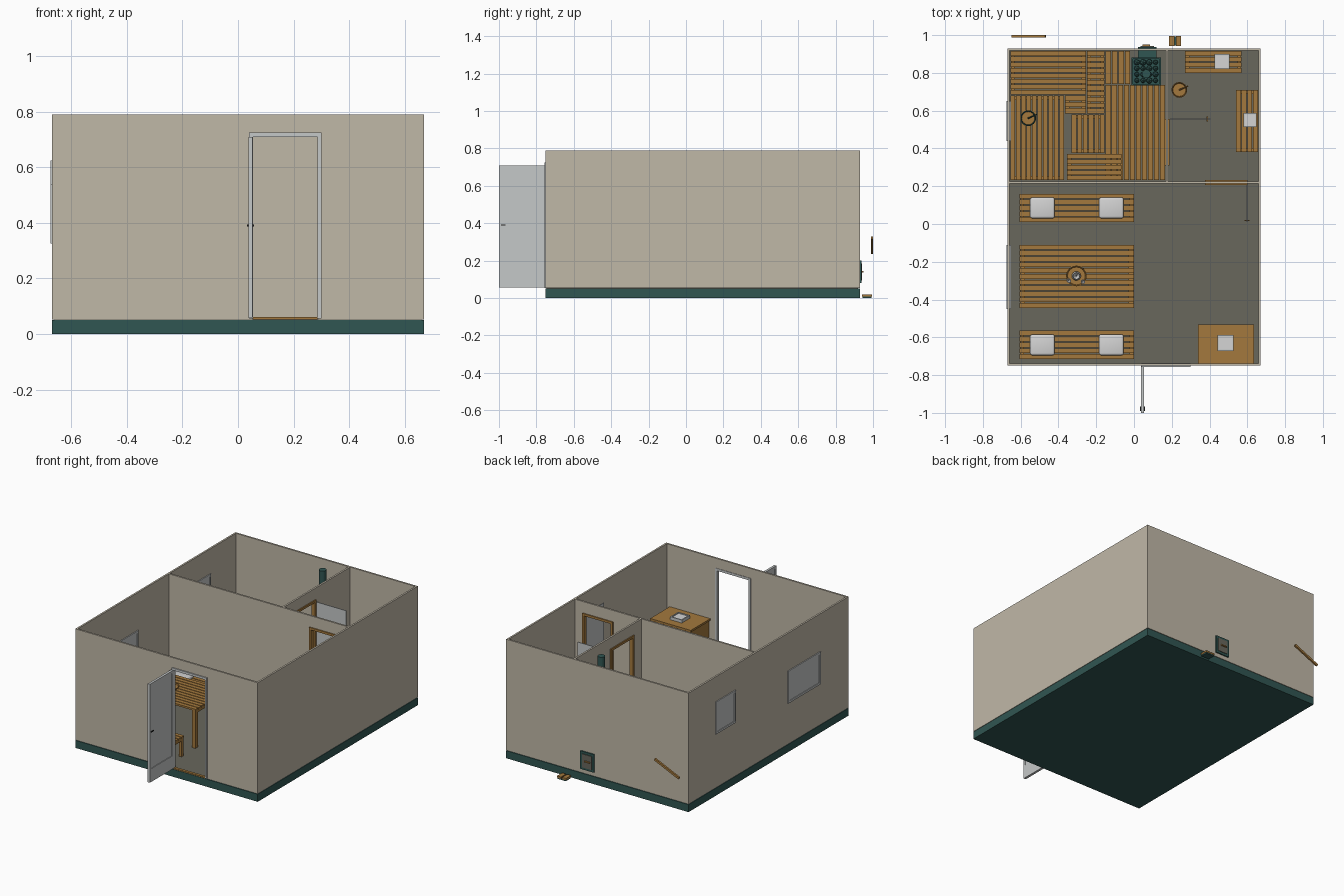
import bpy, bmesh, math, random
from mathutils import Matrix, Vector

if "Cube" in bpy.data.objects:
    bpy.data.objects.remove(bpy.data.objects["Cube"])

random.seed(4)


def mat(name, r, g, b):
    m = bpy.data.materials.new(name)
    m.diffuse_color = (r, g, b, 1)
    m.use_nodes = True
    m.node_tree.nodes["Principled BSDF"].inputs["Base Color"].default_value = m.diffuse_color
    return m


WALL = mat("beige wall", 0.53, 0.48, 0.39)
WOOD = mat("warm wood", 0.37, 0.19, 0.047)
FLOOR = mat("grey floor", 0.14, 0.135, 0.108)
GREEN = mat("dark green", 0.03, 0.093, 0.084)
PALE = mat("pale grey", 0.56, 0.58, 0.58)
WHITE = mat("off white", 0.66, 0.66, 0.66)
DARK = mat("dark metal", 0.015, 0.016, 0.016)


def finish(name, bm, m, smooth=False):
    me = bpy.data.meshes.new(name)
    bmesh.ops.recalc_face_normals(bm, faces=bm.faces)
    for f in bm.faces:
        f.smooth = smooth
    bm.to_mesh(me)
    bm.free()
    me.materials.append(m)
    ob = bpy.data.objects.new(name, me)
    bpy.context.collection.objects.link(ob)
    return ob


def boxes(name, m, *bs):
    """Each box: x0, x1, y0, y1, z0, z1."""
    bm = bmesh.new()
    for x0, x1, y0, y1, z0, z1 in bs:
        mx = Matrix.Translation(((x0 + x1) / 2, (y0 + y1) / 2, (z0 + z1) / 2))
        bmesh.ops.create_cube(bm, size=1, matrix=mx @ Matrix.Diagonal((x1 - x0, y1 - y0, z1 - z0, 1)))
    return finish(name, bm, m)


def planks(x0, x1, y0, y1, z0, z1, along="x", gap=0.005):
    """Parallel boards filling a rectangle."""
    span = (y1 - y0) if along == "x" else (x1 - x0)
    n = max(1, round(span / 0.03))
    p = (span + gap) / n
    if along == "x":
        return [(x0, x1, y0 + i * p, y0 + (i + 1) * p - gap, z0, z1) for i in range(n)]
    return [(x0 + i * p, x0 + (i + 1) * p - gap, y0, y1, z0, z1) for i in range(n)]


def bench(name, x0, x1, y0, y1, top, along="x", leg=0.02):
    """Slatted top on four legs with cross rails below the boards."""
    bs = planks(x0, x1, y0, y1, top - 0.012, top, along)
    for lx in (x0 + 0.003, x1 - leg - 0.003):
        for ly in (y0 + 0.003, y1 - leg - 0.003):
            bs.append((lx, lx + leg, ly, ly + leg, 0.055, top - 0.012))
    if along == "x":
        bs += [(lx, lx + leg, y0 + 0.023, y1 - 0.023, top - 0.03, top - 0.012) for lx in (x0 + 0.003, x1 - leg - 0.003)]
    else:
        bs += [(x0 + 0.023, x1 - 0.023, ly, ly + leg, top - 0.03, top - 0.012) for ly in (y0 + 0.003, y1 - leg - 0.003)]
    return boxes(name, WOOD, *bs)


def lathe(name, m, x, y, prof, n=16):
    """Revolve (radius, z) points about a vertical axis."""
    bm = bmesh.new()
    vs = [bm.verts.new((x + r, y, z)) for r, z in prof]
    es = [bm.edges.new(e) for e in zip(vs, vs[1:])]
    bmesh.ops.spin(bm, geom=vs + es, cent=(x, y, 0), axis=(0, 0, 1), angle=2 * math.pi, steps=n)
    bmesh.ops.remove_doubles(bm, verts=bm.verts, dist=0.0003)
    return finish(name, bm, m)


def rod(name, m, a, b, r, n=10):
    a, b = Vector(a), Vector(b)
    bm = bmesh.new()
    mx = Matrix.Translation((a + b) / 2) @ (b - a).to_track_quat("Z", "Y").to_matrix().to_4x4()
    bmesh.ops.create_cone(bm, cap_ends=True, segments=n, radius1=r, radius2=r, depth=(b - a).length, matrix=mx)
    return finish(name, bm, m)


# Foundation and floor
boxes("foundation", GREEN, (-.67, .67, -.75, .93, 0, .05))
boxes("floor", FLOOR, (-.66, .66, -.745, .92, .05, .056))

# Outer walls, front wall has a doorway
T, H, B = .012, .79, .053
boxes("side_walls", WALL, (-.67, -.67 + T, -.75, .93, B, H), (.67 - T, .67, -.75, .93, B, H))
boxes("back_wall", WALL, (-.658, .658, .93 - T, .93, B, H))
boxes("front_wall", WALL, (-.658, .05, -.75, -.75 + T, B, H), (.29, .658, -.75, -.75 + T, B, H),
      (.05, .29, -.75, -.75 + T, .712, H))

# Inner partitions with doorways
boxes("cross_partition", WALL, (-.658, .385, .214, .226, B, H), (.59, .658, .214, .226, B, H),
      (.385, .59, .214, .226, .705, H))
boxes("room_partition", WALL, (.169, .181, .226, .32, B, H), (.169, .181, .545, .918, B, H),
      (.169, .181, .32, .545, .705, H))

# Door casings
boxes("front_door_casing", PALE, (.04, .054, -.757, -.735, .055, .725), (.286, .30, -.757, -.735, .055, .725),
      (.054, .286, -.757, -.735, .71, .725))
boxes("front_threshold", WOOD, (.054, .286, -.753, -.735, .053, .061))
boxes("cross_door_casing", WOOD, (.375, .39, .207, .233, .056, .715), (.585, .60, .207, .233, .056, .715),
      (.39, .585, .207, .233, .70, .715))
boxes("room_door_casing", WOOD, (.162, .188, .31, .325, .056, .715), (.162, .188, .54, .555, .056, .715),
      (.162, .188, .325, .54, .70, .715))

# Open front door: stiles, rails and recessed panel
boxes("front_door", PALE, (.037, .053, -1, -.985, .057, .71), (.037, .053, -.768, -.753, .057, .71),
      (.037, .053, -.985, -.768, .057, .145), (.037, .053, -.985, -.768, .695, .71),
      (.041, .049, -.985, -.768, .145, .695))
boxes("front_door_handle", DARK, (.033, .057, -.99, -.984, .387, .394), (.033, .036, -.99, -.965, .387, .394),
      (.054, .057, -.99, -.965, .387, .394))

# Open inner glass doors
boxes("wash_room_door", PALE, (.596, .601, .01, .207, .06, .70))
boxes("sauna_door", PALE, (.19, .405, .553, .558, .06, .70))
boxes("inner_door_handles", WOOD, (.585, .612, .015, .022, .34, .42), (.385, .392, .542, .569, .34, .42))

# Windows in the left wall, framed on both faces
for nm, y0, y1, z0, z1 in (("small", .44, .65, .41, .625), ("large", -.45, -.11, .325, .54)):
    a, b, f = -.676, -.652, .014
    boxes(nm + "_window_frame", PALE, (a, b, y0, y0 + f, z0, z1), (a, b, y1 - f, y1, z0, z1),
          (a, b, y0 + f, y1 - f, z0, z0 + f), (a, b, y0 + f, y1 - f, z1 - f, z1))
    boxes(nm + "_window_pane", PALE, (-.672, -.656, y0 + f, y1 - f, z0 + f, z1 - f))

# Lounge: table, two benches and cushions
bench("table", -.605, 0, -.445, -.11, .318, leg=.025)
bm = bmesh.new()
for by0, by1, nm in ((.01, .16, "rear_bench"), (-.715, -.565, "front_bench")):
    bench(nm, -.605, 0, by0, by1, .19)
    for cx in (-.485, -.12):
        c = ((cx, (by0 + by1) / 2, .202))
        bmesh.ops.create_cube(bm, size=1, matrix=Matrix.Translation(c) @ Matrix.Diagonal((.13, .11, .024, 1)))
cush = finish("cushions", bm, WHITE, True)
bev = cush.modifiers.new("round", "BEVEL")
bev.width, bev.segments = .011, 3

# Tray, jug and cups on the table
lathe("tray", WOOD, -.305, -.275, [(0, .318), (.05, .318), (.055, .328), (.05, .328), (.047, .322), (0, .322)])
lathe("jug", WHITE, -.305, -.275, [(0, .322), (.02, .322), (.024, .345), (.014, .37), (.018, .38), (.012, .37), (0, .34)])
for i, (cx, cy) in enumerate(((-.345, -.30), (-.27, -.305))):
    lathe("cup_%d" % i, WHITE, cx, cy, [(0, .322), (.009, .322), (.012, .345), (.009, .345), (0, .328)], 12)

# Counter with a basin
boxes("counter", WOOD, (.345, .63, -.735, -.54, .056, .365), (.338, .636, -.738, -.533, .365, .378))


def basin(name, cx, cy, w, z, h=.02, d=None):
    d = d or w
    t = .007
    x0, x1, y0, y1 = cx - w / 2, cx + w / 2, cy - d / 2, cy + d / 2
    boxes(name + "_rim", PALE, (x0, x0 + t, y0, y1, z, z + h), (x1 - t, x1, y0, y1, z, z + h),
          (x0 + t, x1 - t, y0, y0 + t, z, z + h), (x0 + t, x1 - t, y1 - t, y1, z, z + h))
    boxes(name + "_bowl", WHITE, (x0 + t, x1 - t, y0 + t, y1 - t, z, z + h - .006))


basin("counter_basin", .485, -.63, .085, .378)

# Wash room: two benches with basins, and a bucket with a ladle
bench("back_wash_bench", .27, .57, .80, .915, .20)
bench("side_wash_bench", .54, .656, .38, .71, .20, "y")
basin("back_basin", .465, .86, .08, .20)
basin("side_basin", .615, .55, .068, .20, d=.075)


def bucket(name, m, inner, x, y, z):
    lathe(name, m, x, y, [(0, z), (.033, z), (.042, z + .07), (.037, z + .07), (.031, z + .012), (0, z + .012)])
    lathe(name + "_fill", inner, x, y, [(0, z + .045), (.0345, z + .045), (0, z + .043)])
    rod(name + "_ladle", m, (x, y, z + .05), (x + .045, y + .02, z + .10), .004)


bucket("wash_bucket", WOOD, WOOD, .24, .71, .056)

# Sauna: floor boards, two bench levels and a step
boxes("sauna_duckboards", WOOD, *planks(-.15, .165, .232, .735, .060, .07, "y"),
      *planks(-.15, -.02, .74, .915, .060, .07, "y"))
bench("upper_back_bench", -.655, -.255, .685, .915, .34)
bench("upper_side_bench", -.655, -.37, .232, .68, .34, "y")
bench("lower_back_bench", -.365, -.255, .585, .68, .20)
bench("lower_side_bench", -.33, -.155, .375, .58, .20, "y")
bench("lower_end_bench", -.25, -.155, .585, .915, .20)
bench("step", -.355, -.065, .232, .37, .21)
bucket("sauna_bucket", GREEN, WOOD, -.56, .56, .34)

# Stove with stones, flue pipe and feed tunnel to the back wall
boxes("stove", GREEN, (-.005, .135, .74, .875, .07, .26), (.02, .12, .875, .938, .08, .20))
r0, r1, q0, q1 = -.012, .142, .733, .882
boxes("stove_rack", GREEN, (r0, r1, q0, q0 + .008, .26, .30), (r0, r1, q1 - .008, q1, .26, .30),
      (r0, r0 + .008, q0 + .008, q1 - .008, .26, .30), (r1 - .008, r1, q0 + .008, q1 - .008, .26, .30))
bm = bmesh.new()
for i in range(4):
    for j in range(4):
        p = (.015 + i * .033, .76 + j * .032, .275 + random.uniform(0, .01))
        bmesh.ops.create_icosphere(bm, subdivisions=1, radius=random.uniform(.014, .019), matrix=Matrix.Translation(p))
finish("stove_stones", bm, GREEN)
rod("flue_pipe", GREEN, (.065, .795, .25), (.065, .795, .79), .023, 16)

# Fire door on the outside of the back wall
boxes("fire_door", FLOOR, (.034, .106, .938, .942, .095, .185))
boxes("fire_door_latch", WOOD, (.045, .085, .942, .949, .137, .145))

# Firewood pallet and slanted pole behind the house
boxes("pallet_slats", WOOD, *planks(.185, .25, .942, .995, .008, .02, "y", .008))
boxes("pallet_base", GREEN, (.187, .248, .944, .993, 0, .008))
pole = boxes("slanted_pole", WOOD, (-.098, .098, -.006, .006, -.007, .007))
pole.location = (-.557, .994, .283)
pole.rotation_euler = (0, -math.atan2(.08, .18), 0)
